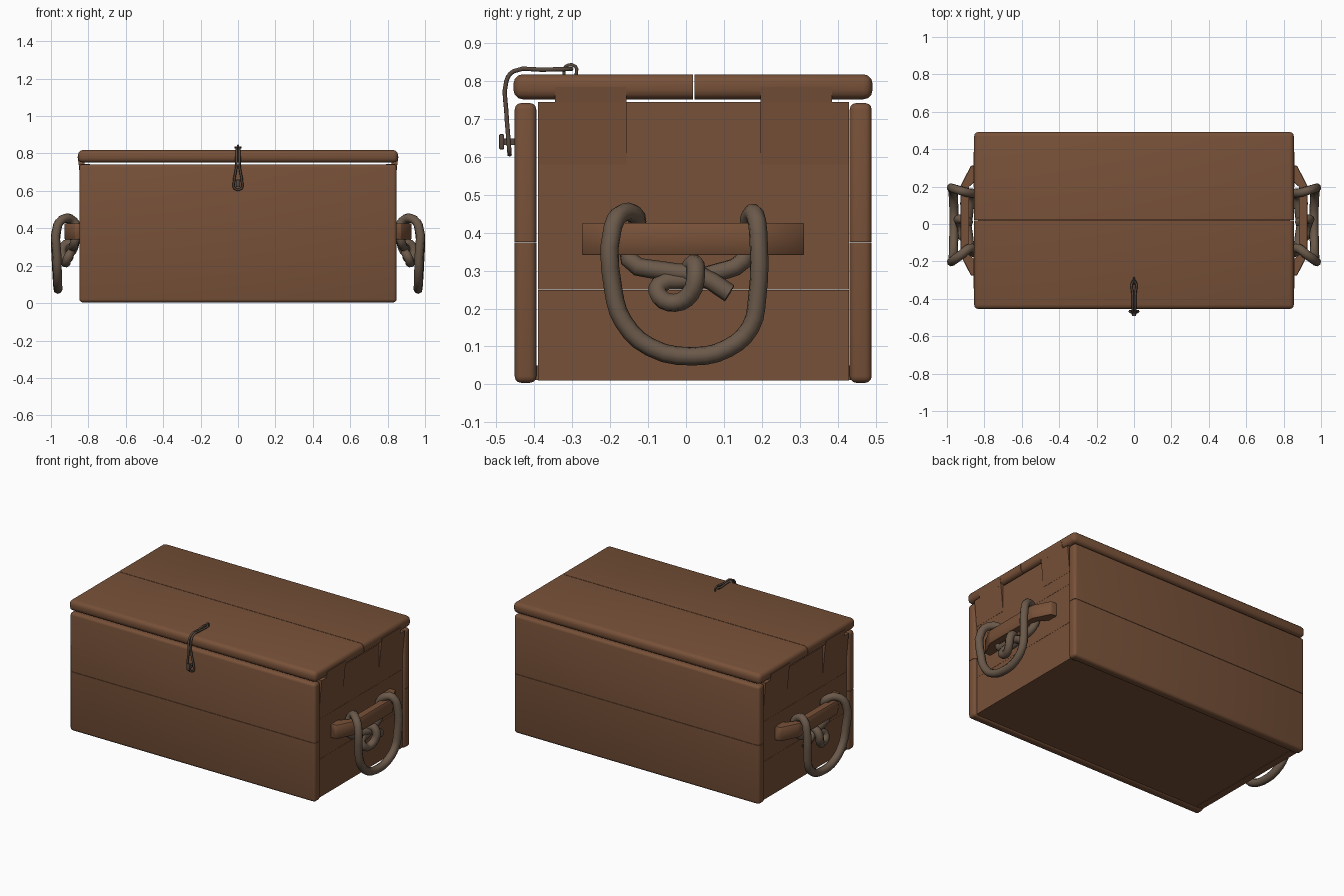
import bpy, bmesh, math
from mathutils import Vector

if "Cube" in bpy.data.objects:
    bpy.data.objects.remove(bpy.data.objects["Cube"])


def material(name, rgb):
    m = bpy.data.materials.new(name)
    m.diffuse_color = (*rgb, 1)
    m.use_nodes = True
    m.node_tree.nodes["Principled BSDF"].inputs["Base Color"].default_value = m.diffuse_color
    return m


WOOD = material("brown wood", (0.185, 0.082, 0.040))
ROPE = material("grey brown rope", (0.145, 0.100, 0.068))
CORD = material("dark cord", (0.095, 0.065, 0.047))


def finish(name, bm, mat):
    bmesh.ops.recalc_face_normals(bm, faces=bm.faces[:])
    me = bpy.data.meshes.new(name)
    bm.to_mesh(me)
    bm.free()
    ob = bpy.data.objects.new(name, me)
    bpy.context.collection.objects.link(ob)
    me.materials.append(mat)
    bpy.ops.object.select_all(action='DESELECT')
    ob.select_set(True)
    bpy.context.view_layer.objects.active = ob
    bpy.ops.object.shade_smooth_by_angle(angle=math.radians(40))
    return ob


def plank(name, lo, hi, bevel=0.0, rule=None, mat=WOOD):
    """Box between two corners; edges whose midpoint passes the rule are rounded."""
    bm = bmesh.new()
    bmesh.ops.create_cube(bm, size=1)
    lo, hi = Vector(lo), Vector(hi)
    for v in bm.verts:
        v.co = Vector([(lo[i] + hi[i]) / 2 + v.co[i] * (hi[i] - lo[i]) for i in range(3)])
    if bevel:
        edges = [e for e in bm.edges if rule is None or rule((e.verts[0].co + e.verts[1].co) / 2)]
        bmesh.ops.bevel(bm, geom=edges, offset=bevel, segments=3, profile=0.5, affect='EDGES')
    return finish(name, bm, mat)


def prism(name, profile, axis, a, b, s=1, bevel=0.0):
    """Extrude a profile (x and the other axis) along y or z, mirrored by s."""
    bm = bmesh.new()
    rings = []
    for t in (a, b):
        rings.append([bm.verts.new((s * p, t, q) if axis == 'y' else (s * p, q, t)) for p, q in profile])
    n = len(profile)
    bm.faces.new(rings[0])
    bm.faces.new(rings[1][::-1])
    for i in range(n):
        j = (i + 1) % n
        bm.faces.new((rings[0][i], rings[0][j], rings[1][j], rings[1][i]))
    if bevel:
        bmesh.ops.bevel(bm, geom=bm.edges[:], offset=bevel, segments=1, affect='EDGES')
    return finish(name, bm, WOOD)


def tube(name, pts, radius, mat, closed=False, res=2):
    """Round tube along a list of points."""
    cu = bpy.data.curves.new(name, 'CURVE')
    cu.dimensions = '3D'
    cu.bevel_depth = radius
    cu.bevel_resolution = res
    cu.use_fill_caps = True
    cu.resolution_u = 3
    sp = cu.splines.new('BEZIER')
    sp.bezier_points.add(len(pts) - 1)
    for bp, p in zip(sp.bezier_points, pts):
        bp.co = p
        bp.handle_left_type = bp.handle_right_type = 'AUTO'
    sp.use_cyclic_u = closed
    ob = bpy.data.objects.new(name, cu)
    bpy.context.collection.objects.link(ob)
    cu.materials.append(mat)
    return ob


# Front and back walls, two planks each, rounded away from the seam
for name, y0, y1 in (("front", -0.452, -0.395), ("back", 0.432, 0.49)):
    plank(name + "_lower_plank", (-0.848, y0, 0.004), (0.848, y1, 0.374), 0.017,
          lambda c: c.z < 0.37)
    plank(name + "_upper_plank", (-0.848, y0, 0.376), (0.848, y1, 0.742), 0.017,
          lambda c: c.z > 0.38)

# Floor
plank("floor", (-0.82, -0.40, 0.012), (0.82, 0.44, 0.05))

# Lid, two planks
plank("lid_front_plank", (-0.855, -0.455, 0.752), (0.855, 0.019, 0.818), 0.024,
      lambda c: c.y < 0.01)
plank("lid_back_plank", (-0.855, 0.022, 0.752), (0.855, 0.492, 0.818), 0.024,
      lambda c: c.y > 0.03)

HALF = [  # one rope hung over the handle bar: x, y, z
    (0.905, 0.115, 0.240), (0.900, 0.040, 0.285), (0.885, -0.060, 0.300),
    (0.872, -0.150, 0.330), (0.860, -0.135, 0.395), (0.880, -0.130, 0.440),
    (0.925, -0.165, 0.453), (0.965, -0.193, 0.415), (0.968, -0.192, 0.250),
    (0.966, -0.165, 0.165), (0.964, -0.095, 0.098), (0.963, 0.020, 0.074),
    (0.964, 0.110, 0.095), (0.968, 0.170, 0.150), (0.972, 0.188, 0.230),
    (0.972, 0.192, 0.370), (0.940, 0.182, 0.448), (0.890, 0.168, 0.440),
    (0.860, 0.165, 0.395), (0.872, 0.150, 0.325), (0.880, 0.080, 0.295),
    (0.890, 0.000, 0.275), (0.900, -0.070, 0.262), (0.915, -0.070, 0.232),
    (0.920, -0.030, 0.215), (0.935, 0.012, 0.240), (0.938, 0.026, 0.290),
    (0.905, 0.020, 0.320), (0.880, 0.005, 0.290)]

for side, s in (("right", 1), ("left", -1)):
    # Side wall of three planks
    for i, (z0, z1) in enumerate(((0.010, 0.249), (0.250, 0.499), (0.500, 0.745))):
        xs = sorted((s * 0.79, s * 0.835))
        plank(f"{side}_side_plank_{i + 1}", (xs[0], -0.39, z0), (xs[1], 0.43, z1))
    # Leaning hinge tabs that rise into the lid
    for i, (y0, y1, t0, t1) in enumerate(((-0.39, -0.157, -0.345, -0.157),
                                          (0.197, 0.43, 0.197, 0.385))):
        prism(f"{side}_tab_wedge_{i + 1}", [(0.82, 0.58), (0.836, 0.58), (0.852, 0.745), (0.82, 0.745)],
              'y', y0, y1, s)
        prism(f"{side}_tab_{i + 1}", [(0.82, 0.744), (0.852, 0.744), (0.858, 0.785), (0.82, 0.785)],
              'y', t0, t1, s)
    # Handle bar, arched so the rope passes behind it
    prism(f"{side}_handle_bar",
          [(0.825, 0.312), (0.872, 0.312), (0.927, 0.205), (0.927, -0.168), (0.872, -0.275),
           (0.825, -0.275), (0.825, -0.215), (0.885, -0.165), (0.885, 0.20), (0.825, 0.25)],
          'z', 0.341, 0.426, s, 0.003)
    # Knotted rope
    tube(f"{side}_rope_handle", [(s * x, y, z) for x, y, z in HALF], 0.0245, ROPE)

# Latch: a cord loop from the lid down over the front
edge = [(0.006, -0.305, 0.832), (0.007, -0.38, 0.830), (0.007, -0.455, 0.826),
        (0.008, -0.474, 0.800), (0.010, -0.474, 0.720), (0.022, -0.468, 0.640),
        (0.018, -0.466, 0.613)]
loop = edge + [(-x, y, z) for x, y, z in reversed(edge)]
tube("latch_cord_loop", loop, 0.0065, CORD, closed=True, res=1)

# Staple on the lid and peg on the front
tube("lid_staple", [(0, -0.322, 0.812), (0, -0.318, 0.838), (0, -0.292, 0.839), (0, -0.290, 0.812)],
     0.005, CORD, res=1)
plank("latch_peg", (-0.008, -0.485, 0.632), (0.008, -0.445, 0.648), mat=CORD)
plank("latch_peg_head", (-0.011, -0.493, 0.620), (0.011, -0.480, 0.660), 0.003, mat=CORD)
